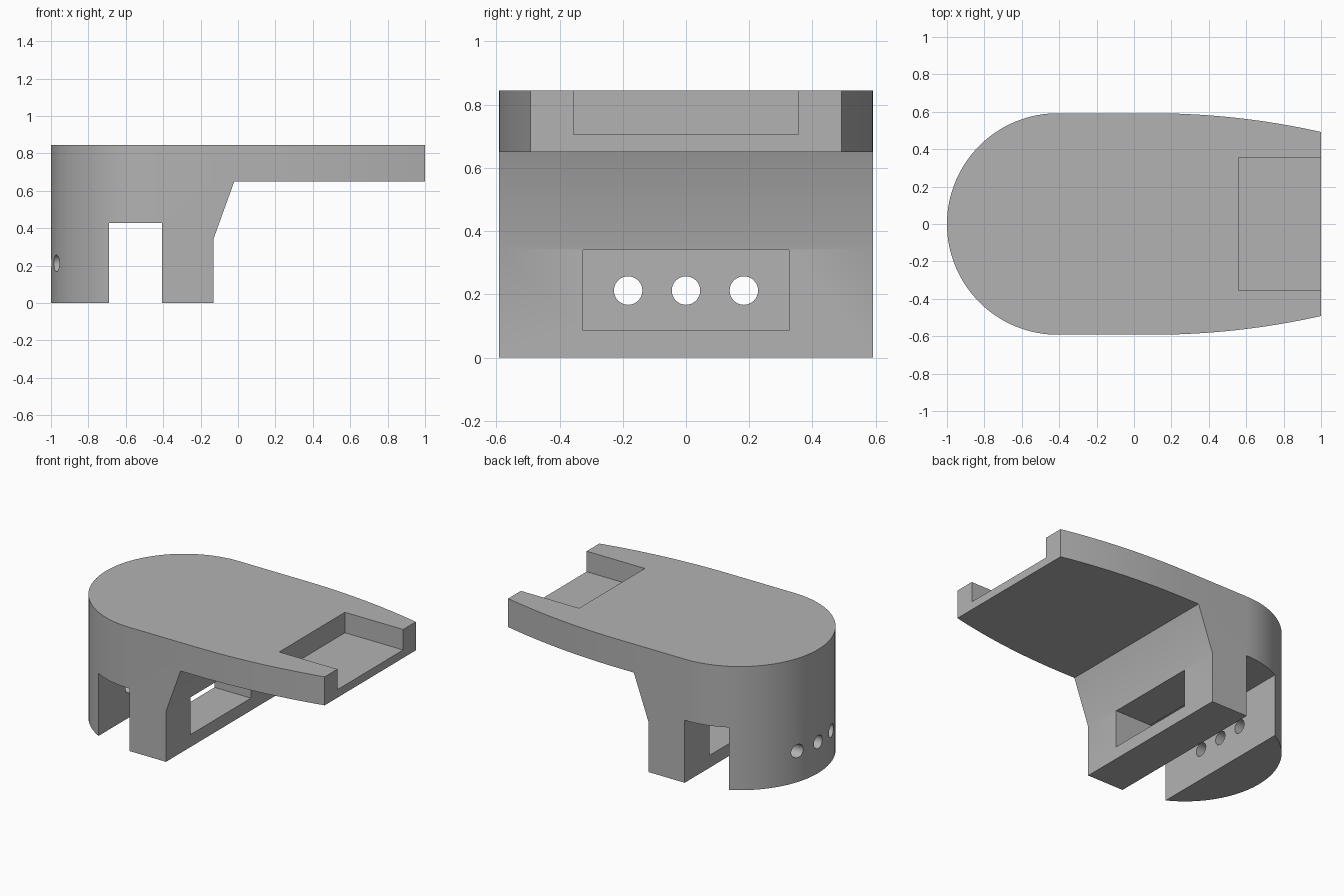
import bpy, bmesh
from math import sin, cos, pi, sqrt
from mathutils import Vector

default = bpy.data.objects.get("Cube")
if default:
    bpy.data.objects.remove(default, do_unlink=True)

HALF_WIDTH, HEIGHT = 0.592, 0.845
ROUND_X = HALF_WIDTH - 1          # centre of the rounded end
TAPER_X, TAPER = 0.1, 0.1         # start and depth of the side taper

grey = bpy.data.materials.new("plain grey")
grey.use_nodes = True
colour = (0.45, 0.45, 0.45, 1)
grey.diffuse_color = colour
grey.node_tree.nodes["Principled BSDF"].inputs["Base Color"].default_value = colour


def prism(name, points, offset):
    """Extrude a closed outline of 3D points along an offset."""
    bm = bmesh.new()
    face = bm.faces.new([bm.verts.new(p) for p in points])
    result = bmesh.ops.extrude_face_region(bm, geom=[face], use_keep_orig=True)
    moved = [g for g in result["geom"] if isinstance(g, bmesh.types.BMVert)]
    bmesh.ops.translate(bm, verts=moved, vec=Vector(offset))
    bmesh.ops.recalc_face_normals(bm, faces=bm.faces)
    mesh = bpy.data.meshes.new(name)
    bm.to_mesh(mesh)
    bm.free()
    mesh.materials.append(grey)
    obj = bpy.data.objects.new(name, mesh)
    bpy.context.collection.objects.link(obj)
    return obj


def block(name, x, y, z):
    """Box from three (low, high) ranges."""
    corners = [(x[0], y[0], z[0]), (x[1], y[0], z[0]),
               (x[1], y[1], z[0]), (x[0], y[1], z[0])]
    return prism(name, corners, (0, 0, z[1] - z[0]))


def cut(target, cutter, operation="DIFFERENCE"):
    """Apply a boolean and drop the cutter."""
    cutter.hide_render = True
    mod = target.modifiers.new("cut", "BOOLEAN")
    mod.operation, mod.solver, mod.object = operation, "EXACT", cutter
    bpy.context.view_layer.objects.active = target
    bpy.ops.object.modifier_apply(modifier=mod.name)
    bpy.data.objects.remove(cutter, do_unlink=True)


# Plan outline: rounded end, straight sides, gently curved taper
radius = ((1 - TAPER_X) ** 2 + TAPER ** 2) / (2 * TAPER)
side = []
for i in range(13):
    x = TAPER_X + (1 - TAPER_X) * i / 12
    side.append((x, HALF_WIDTH - radius + sqrt(radius ** 2 - (x - TAPER_X) ** 2)))
arc = [(ROUND_X + HALF_WIDTH * cos(a), HALF_WIDTH * sin(a))
       for a in (pi / 2 + pi * i / 64 for i in range(65))]
outline = arc + [(x, -y) for x, y in side] + side[::-1]
body = prism("bracket_body", [(x, y, 0) for x, y in outline], (0, 0, HEIGHT))

# Space under the overhanging shelf, with the sloped leg face
under_shelf = [(-0.13, -0.1), (-0.13, 0.345), (-0.02, 0.65), (1.1, 0.65), (1.1, -0.1)]
cut(body, prism("shelf_cutter", [(x, -1, z) for x, z in under_shelf], (0, 2, 0)))

# Slot across the underside between the two legs
cut(body, block("slot_cutter", (-0.69, -0.405), (-1, 1), (-0.1, 0.427)))

# Window through the sloped leg
cut(body, block("window_cutter", (-0.5, 0.2), (-0.325, 0.325), (0.085, 0.34)))

# Open pocket in the top of the shelf
cut(body, block("pocket_cutter", (0.56, 1.1), (-0.355, 0.355), (0.705, 1)))

# Three screw holes through the rounded wall
for y in (-0.183, 0, 0.183):
    ring = [(-1.1, y + 0.045 * cos(a), 0.212 + 0.045 * sin(a))
            for a in (2 * pi * i / 32 for i in range(32))]
    cut(body, prism("hole_cutter", ring, (0.55, 0, 0)))

# Smooth curved walls, crisp edges
bpy.ops.object.select_all(action="DESELECT")
body.select_set(True)
bpy.context.view_layer.objects.active = body
bpy.ops.object.shade_smooth_by_angle(angle=pi / 9)
